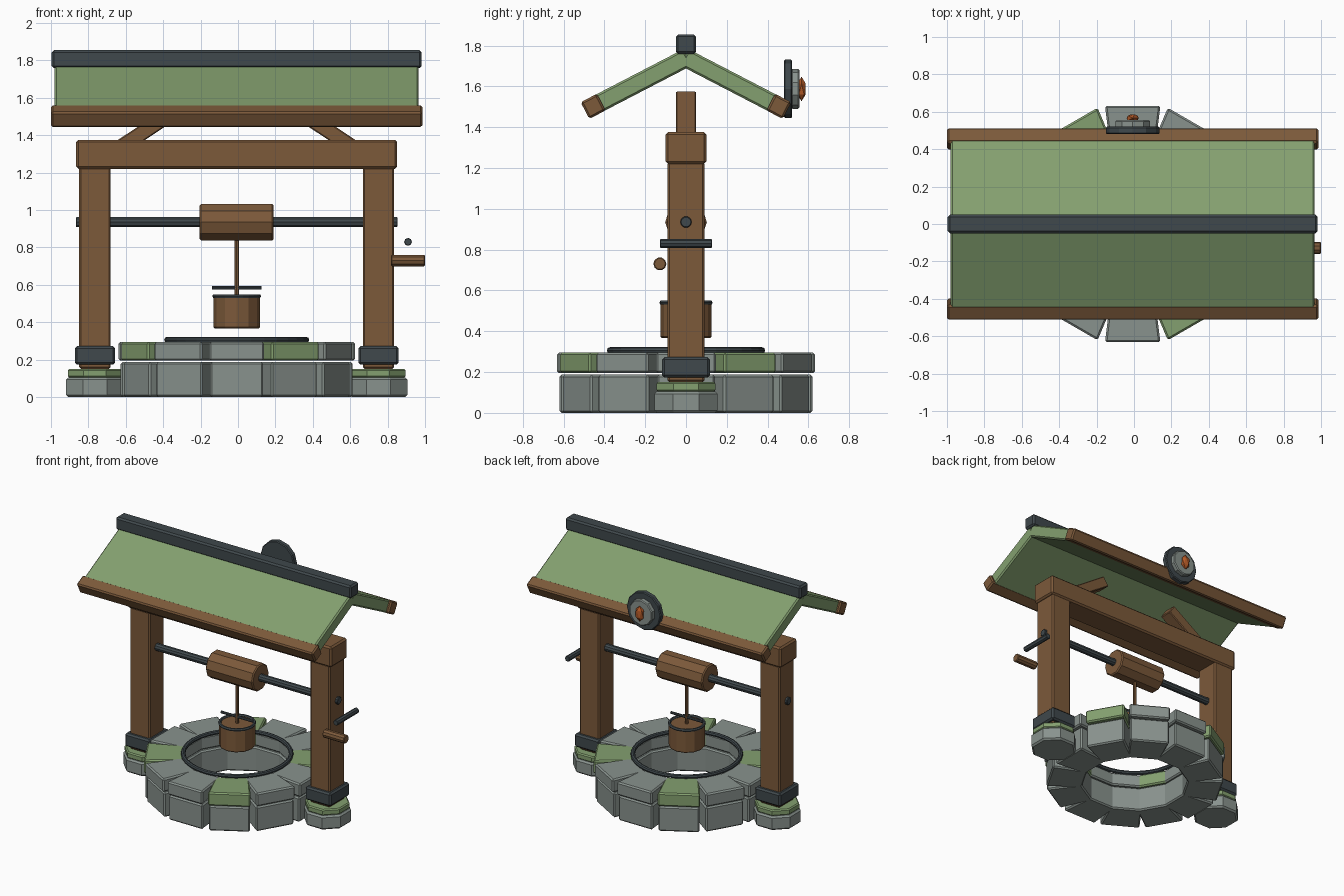
import bpy, bmesh
from math import pi, radians, atan2, cos, hypot
from mathutils import Matrix, Vector

if "Cube" in bpy.data.objects:
    bpy.data.objects.remove(bpy.data.objects["Cube"])

CX = -0.007  # the body sits slightly left so the crank grip ends at x = 1


def material(name, rgb):
    m = bpy.data.materials.new(name)
    m.diffuse_color = (*rgb, 1)
    m.use_nodes = True
    m.node_tree.nodes["Principled BSDF"].inputs["Base Color"].default_value = m.diffuse_color
    return m


WOOD = material("wood", (0.20, 0.10, 0.042))
STONE = material("stone", (0.25, 0.29, 0.27))
MOSS = material("moss", (0.23, 0.35, 0.16))
IRON = material("iron", (0.05, 0.065, 0.072))
AMBER = material("amber", (0.45, 0.10, 0.02))


def finish(name, bm, mat, loc=(0, 0, 0), rot=(0, 0, 0), bevel=0.0):
    bmesh.ops.recalc_face_normals(bm, faces=bm.faces)
    me = bpy.data.meshes.new(name)
    bm.to_mesh(me)
    bm.free()
    me.materials.append(mat)
    ob = bpy.data.objects.new(name, me)
    ob.location, ob.rotation_euler = loc, rot
    bpy.context.collection.objects.link(ob)
    if bevel:
        b = ob.modifiers.new("bevel", "BEVEL")
        b.width, b.segments, b.limit_method = bevel, 1, "ANGLE"
        b.angle_limit = radians(50)
    return ob


def box(name, mat, loc, size, rot=(0, 0, 0), bevel=0.01):
    bm = bmesh.new()
    bmesh.ops.create_cube(bm, size=1, matrix=Matrix.Diagonal((*size, 1)))
    return finish(name, bm, mat, loc, rot, bevel)


def rod(name, mat, loc, r, length, axis="z", sides=10, bevel=0.0, turn=0.0):
    bm = bmesh.new()
    bmesh.ops.create_cone(bm, cap_ends=True, segments=sides, radius1=r, radius2=r,
                          depth=length, matrix=Matrix.Rotation(turn, 4, "Z"))
    rot = {"x": (0, pi / 2, 0), "y": (pi / 2, 0, 0), "z": (0, 0, 0)}[axis]
    return finish(name, bm, mat, loc, rot, bevel)


def ring(name, mat, loc, major, minor, seg, sides):
    bpy.ops.mesh.primitive_torus_add(location=loc, major_radius=major, minor_radius=minor,
                                     major_segments=seg, minor_segments=sides)
    ob = bpy.context.object
    ob.name = name
    ob.data.materials.append(mat)


def wedge_stone(name, mat, angle, r_in, r_out, w_in, w_out, z0, z1):
    bm = bmesh.new()
    face = bm.faces.new([bm.verts.new(p) for p in (
        (r_in, -w_in, z0), (r_out, -w_out, z0), (r_out, w_out, z0), (r_in, w_in, z0))])
    ext = bmesh.ops.extrude_face_region(bm, geom=[face])["geom"]
    bmesh.ops.translate(bm, vec=(0, 0, z1 - z0),
                        verts=[v for v in ext if isinstance(v, bmesh.types.BMVert)])
    finish(name, bm, mat, (CX, 0, 0), (0, 0, angle), 0.01)


# Two courses of stones, every third upper one mossy
for i in range(12):
    a = i * pi / 6
    wedge_stone("lower_stone", STONE, a, 0.365, 0.62, 0.115, 0.143, 0.0, 0.187)
    wedge_stone("upper_stone", MOSS if i % 3 == 1 else STONE, a,
                0.365, 0.632, 0.115, 0.148, 0.195, 0.295)
ring("well_rim", IRON, (CX, 0, 0.306), 0.372, 0.016, 32, 8)

# Posts with feet, and the braces above the beam
for s in (-1, 1):
    x = CX + s * 0.758
    rod("post_foot", STONE, (x, 0, 0.053), 0.167, 0.105, sides=8, bevel=0.012, turn=pi / 8)
    rod("moss_cap", MOSS, (x, 0, 0.128), 0.157, 0.046, sides=8, bevel=0.008, turn=pi / 8)
    box("post", WOOD, (x, 0, 0.69), (0.168, 0.18, 1.08))
    box("post_collar", IRON, (x, 0, 0.223), (0.215, 0.235, 0.1), bevel=0.012)
    box("brace", WOOD, (CX + s * 0.49, 0, 1.423), (0.44, 0.1, 0.08),
        (0, s * radians(33.5), 0), 0.006)
box("cross_beam", WOOD, (CX, 0, 1.298), (1.716, 0.2, 0.155), bevel=0.012)

# Roof
ridge_z, eave_y, eave_z = 1.738, 0.455, 1.502
slope = atan2(ridge_z - eave_z, eave_y)
for s in (-1, 1):
    rot = (-s * slope, 0, 0)
    box("roof_panel", MOSS, (CX, s * 0.215, ridge_z - 0.215 * (ridge_z - eave_z) / eave_y),
        (1.946, 0.43 / cos(slope) + 0.02, 0.09), rot)
    box("eave_beam", WOOD, (CX, s * eave_y, eave_z), (1.986, 0.09, 0.092), rot, 0.01)
box("ridge_cap", IRON, (CX, 0, 1.807), (1.978, 0.1, 0.096), bevel=0.012)

# Round ornament on the back eave
rod("ornament_plate", IRON, (CX, 0.5, 1.588), 0.144, 0.04, "y", 12, 0.006)
rod("ornament_disc", STONE, (CX, 0.535, 1.588), 0.098, 0.04, "y", 10, 0.006)
bm = bmesh.new()
bmesh.ops.create_icosphere(bm, subdivisions=1, radius=1,
                           matrix=Matrix.Diagonal((0.036, 0.024, 0.06, 1)))
finish("ornament_gem", bm, AMBER, (CX, 0.566, 1.587))

# Windlass and crank
rod("axle", IRON, (CX, 0, 0.935), 0.028, 1.72, "x", 10, 0.004)
rod("rope_drum", WOOD, (CX, 0, 0.935), 0.102, 0.396, "x", 10, 0.008)
rod("crank_arm", IRON, (0.909, 0, 0.83), 0.021, 0.256, "y", 8, 0.003)
rod("crank_grip", WOOD, (0.909, -0.128, 0.73), 0.032, 0.182, "x", 10, 0.005)

# Rope and bucket
rod("rope", WOOD, (CX, 0, 0.69), 0.012, 0.34, sides=8)
rod("bucket", WOOD, (CX, 0, 0.453), 0.125, 0.17, sides=12, bevel=0.006)
ring("bucket_rim", IRON, (CX, 0, 0.54), 0.12, 0.011, 24, 6)
rod("bucket_handle", IRON, (CX, 0, 0.585), 0.01, 0.266, "x", 8)
